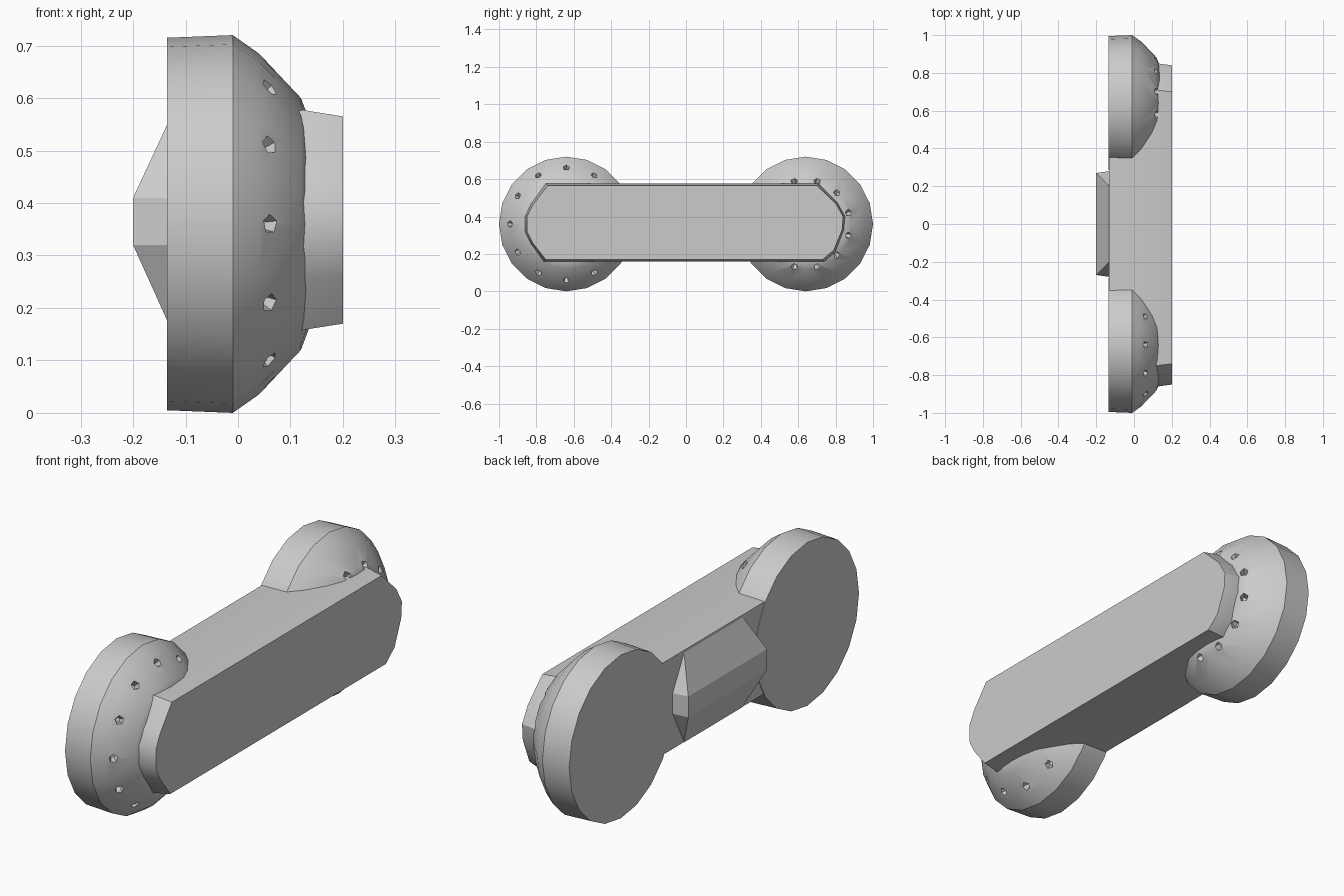
import bpy, bmesh
from math import cos, sin, radians, tau
from mathutils import Vector, Matrix

if "Cube" in bpy.data.objects:
    bpy.data.objects.remove(bpy.data.objects["Cube"])

grey = bpy.data.materials.new("plain grey")
grey.use_nodes = True
grey.diffuse_color = (0.6, 0.6, 0.6, 1)
grey.node_tree.nodes["Principled BSDF"].inputs["Base Color"].default_value = grey.diffuse_color

MID_Z = 0.36
DISC_Y = 0.64


def finish(bm, name):
    bmesh.ops.recalc_face_normals(bm, faces=bm.faces)
    mesh = bpy.data.meshes.new(name)
    bm.to_mesh(mesh)
    bm.free()
    mesh.materials.append(grey)
    obj = bpy.data.objects.new(name, mesh)
    bpy.context.collection.objects.link(obj)
    return obj


def activate(obj):
    bpy.ops.object.select_all(action='DESELECT')
    obj.select_set(True)
    bpy.context.view_layer.objects.active = obj


def smooth(obj):
    activate(obj)
    bpy.ops.object.shade_smooth_by_angle(angle=radians(30))


def loft(rings, name):
    """Skin a stack of equal rings and cap both ends."""
    bm = bmesh.new()
    loops = [[bm.verts.new(p) for p in ring] for ring in rings]
    n = len(loops[0])
    for a, b in zip(loops, loops[1:]):
        for i in range(n):
            j = (i + 1) % n
            bm.faces.new((a[i], a[j], b[j], b[i]))
    bm.faces.new(loops[0])
    bm.faces.new(loops[-1])
    return finish(bm, name)


# Domed end discs: (radius, x) profile turned about the x axis
PROFILE = [(0.355, -0.135), (0.36, -0.01), (0.325, 0.04), (0.24, 0.12), (0.2, 0.135)]
SIDES = 20


def disc(name, y, hole_radius, hole_x, start):
    rings = [[(x, y + r * cos(tau * i / SIDES), MID_Z + r * sin(tau * i / SIDES))
              for i in range(SIDES)] for r, x in PROFILE]
    body = loft(rings, name)

    # Ring of small five-sided pits in the dome
    bm = bmesh.new()
    for k in range(12):
        a = radians(start + 30 * k)
        out = Vector((0, cos(a), sin(a)))
        place = Vector((hole_x, y, MID_Z)) + out * hole_radius
        turn = (out + Vector((1, 0, 0))).to_track_quat('Z', 'Y').to_matrix().to_4x4()
        bmesh.ops.create_cone(bm, cap_ends=True, segments=5, radius1=0.01, radius2=0.027,
                              depth=0.06, matrix=Matrix.Translation(place) @ turn)
    cutter = finish(bm, name + "_pit_cutter")
    cutter.hide_render = True
    mod = body.modifiers.new("pits", 'BOOLEAN')
    mod.operation = 'DIFFERENCE'
    mod.solver = 'EXACT'
    mod.object = cutter
    activate(body)
    bpy.ops.object.modifier_apply(modifier=mod.name)
    bpy.data.objects.remove(cutter)
    smooth(body)


disc("front_disc", -DISC_Y, 0.3, 0.06, 0)
disc("back_disc", DISC_Y, 0.235, 0.118, 15)

# Long bar with faceted round ends, slightly flared behind its outer face
OUTLINE = [(-0.74, 0.565), (-0.82, 0.46), (-0.85, 0.4), (-0.85, 0.32), (-0.82, 0.26),
           (-0.75, 0.17), (0.73, 0.17), (0.79, 0.22), (0.835, 0.33), (0.84, 0.4),
           (0.8, 0.47), (0.7, 0.565)]
SECTIONS = [(-0.132, 0.99, 1.01), (0.125, 1.012, 1.06), (0.2, 1, 1)]
bar = loft([[(x, y * sy, 0.365 + (z - 0.365) * sz) for y, z in OUTLINE]
            for x, sy, sz in SECTIONS], "long_bar")
smooth(bar)

# Faceted ridge on the rear of the bar
bm = bmesh.new()
for s in (-1, 1):
    for x, y, z in ((-0.2, 0.27, 0.32), (-0.2, 0.27, 0.41), (-0.13, 0.28, 0.32),
                    (-0.13, 0.28, 0.41), (-0.13, 0.2, 0.165), (-0.13, 0.2, 0.56)):
        bm.verts.new((x, s * y, z))
bmesh.ops.convex_hull(bm, input=bm.verts[:])
bmesh.ops.dissolve_limit(bm, angle_limit=radians(1), verts=bm.verts[:], edges=bm.edges[:])
finish(bm, "rear_ridge")
